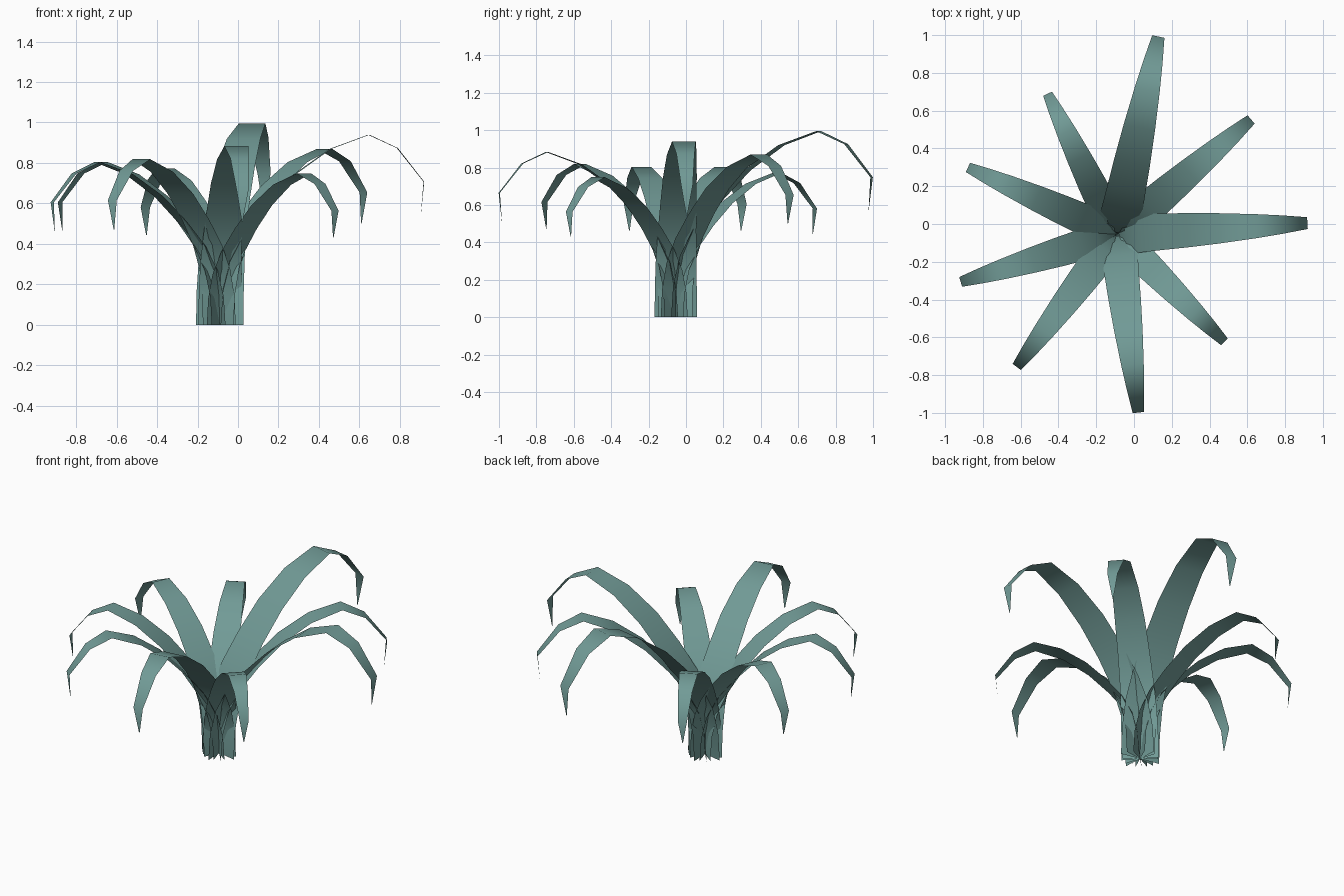
import bpy, math

if "Cube" in bpy.data.objects:
    bpy.data.objects.remove(bpy.data.objects["Cube"])

mat = bpy.data.materials.new("blue green leaf")
mat.diffuse_color = (0.165, 0.325, 0.305, 1)
mat.use_nodes = True
mat.node_tree.nodes["Principled BSDF"].inputs["Base Color"].default_value = mat.diffuse_color

CX, CY = -0.09, -0.055

# Leaf arch at unit reach: distance out, height, half width
ARCH = [(0.0, 0.0, 0.112), (0.01, 0.16, 0.111), (0.045, 0.31, 0.108),
        (0.115, 0.45, 0.102), (0.225, 0.59, 0.096), (0.365, 0.735, 0.090),
        (0.54, 0.86, 0.079), (0.73, 0.93, 0.063), (0.87, 0.865, 0.048),
        (1.0, 0.70, 0.031), (0.985, 0.535, 0.002)]

# Direction in degrees and reach of each leaf
LEAVES = [(3.4, 1.01), (40.6, 0.935), (78.2, 1.07), (116.3, 0.83),
          (155.8, 0.865), (196.9, 0.865), (232.9, 0.88), (276.8, 0.95),
          (315.0, 0.805)]


def make_leaf(name, degrees, reach):
    a = math.radians(degrees)
    c, s = math.cos(a), math.sin(a)
    verts, faces = [], []
    for r, z, w in ARCH:
        for side in (-1, 1):
            t = side * w * reach
            verts.append((CX + r * reach * c - t * s,
                          CY + r * reach * s + t * c, z * reach))
    for i in range(len(ARCH) - 1):
        k = 2 * i
        faces.append((k, k + 2, k + 3, k + 1))
    mesh = bpy.data.meshes.new(name)
    mesh.from_pydata(verts, [], faces)
    mesh.materials.append(mat)
    for p in mesh.polygons:
        p.use_smooth = True
    obj = bpy.data.objects.new(name, mesh)
    bpy.context.collection.objects.link(obj)


# Rosette of arching leaves crossing at the base
for i, (deg, reach) in enumerate(LEAVES):
    make_leaf(f"leaf_{i + 1}", deg, reach)
